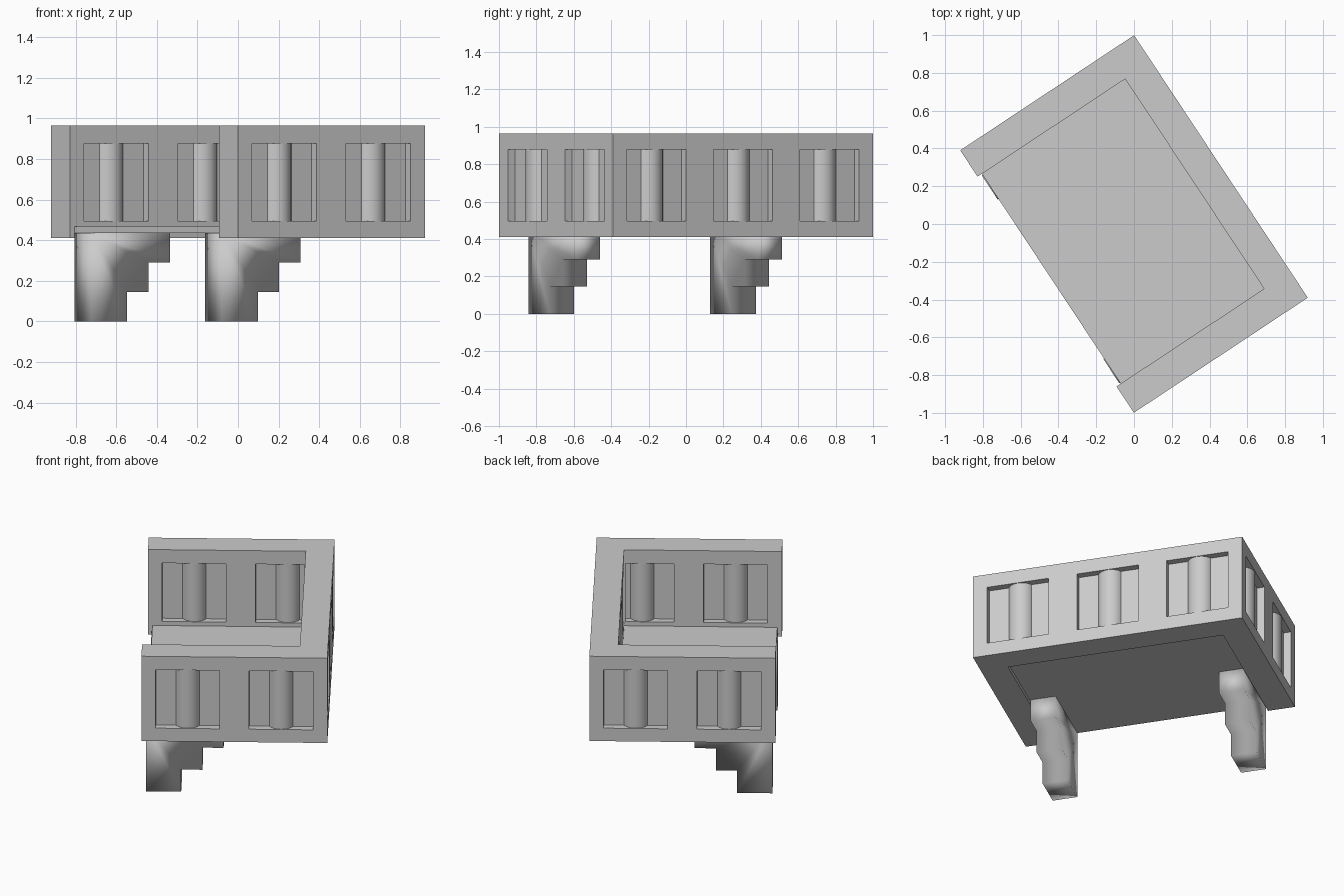
import bpy, bmesh, math
from mathutils import Matrix

if "Cube" in bpy.data.objects:
    bpy.data.objects.remove(bpy.data.objects["Cube"])

ANGLE = math.atan2(-0.834, 0.552)       # the whole balcony is turned about z
HL, HW, T = 0.833, 0.552, 0.167         # half length, half width, wall thickness
Z0, Z1 = 0.41, 0.965                    # parapet bottom and top
P0, P1 = 0.495, 0.877                   # panel bottom and top
PANEL, DEPTH, STEP = 0.19, 0.045, 0.555 # panel half width, depth, spacing


def finish(name, bm):
    bmesh.ops.recalc_face_normals(bm, faces=bm.faces[:])
    me = bpy.data.meshes.new(name)
    bm.to_mesh(me)
    bm.free()
    ob = bpy.data.objects.new(name, me)
    ob.rotation_euler.z = ANGLE
    bpy.context.collection.objects.link(ob)
    return ob


def add_box(bm, x0, x1, y0, y1, z0, z1):
    m = (Matrix.Translation(((x0 + x1) / 2, (y0 + y1) / 2, (z0 + z1) / 2))
         @ Matrix.Diagonal((x1 - x0, y1 - y0, z1 - z0, 1)))
    bmesh.ops.create_cube(bm, size=1, matrix=m)


def extrude(bm, points, vec):
    face = bm.faces.new([bm.verts.new(p) for p in points])
    new = bmesh.ops.extrude_face_region(bm, geom=[face])["geom"]
    bmesh.ops.translate(bm, vec=vec,
                        verts=[v for v in new if isinstance(v, bmesh.types.BMVert)])


def activate(ob):
    bpy.ops.object.select_all(action='DESELECT')
    ob.select_set(True)
    bpy.context.view_layer.objects.active = ob


# parapet: U-shaped plan, open on the building side
bm = bmesh.new()
plan = [(-HL, -HW), (-HL, HW), (HL, HW), (HL, -HW),
        (HL - T, -HW), (HL - T, HW - T), (T - HL, HW - T), (T - HL, -HW)]
extrude(bm, [(x, y, Z0) for x, y in plan], (0, 0, Z1 - Z0))
parapet = finish("parapet", bm)

# recessed panels on both faces of every wall, with their column positions
cut = bmesh.new()
columns = []
E = 0.02
for i in (-1, 0, 1):
    c = i * STEP
    add_box(cut, c - PANEL, c + PANEL, HW - DEPTH, HW + E, P0, P1)
    lim = HL - T - 0.008
    add_box(cut, max(c - PANEL, -lim), min(c + PANEL, lim),
            HW - T - E, HW - T + DEPTH, P0, P1)
    columns.append((c, HW - T / 2))
for s in (-1, 1):
    for c in (-STEP / 2, STEP / 2):
        a, b = sorted((s * (HL - DEPTH), s * (HL + E)))
        add_box(cut, a, b, c - PANEL, c + PANEL, P0, P1)
        a, b = sorted((s * (HL - T - E), s * (HL - T + DEPTH)))
        add_box(cut, a, b, c - PANEL, min(c + PANEL, HW - T - 0.008), P0, P1)
        columns.append((s * (HL - T / 2), c))
cutter = finish("panel_cutter", cut)
cutter.hide_render = True
mod = parapet.modifiers.new("panels", 'BOOLEAN')
mod.operation, mod.object, mod.solver = 'DIFFERENCE', cutter, 'EXACT'
mod.use_self = True
activate(parapet)
bpy.ops.object.modifier_apply(modifier=mod.name)
bpy.data.objects.remove(cutter)

# round columns standing in the panels
bm = bmesh.new()
for x, y in columns:
    bmesh.ops.create_cone(bm, cap_ends=True, segments=32, radius1=0.08, radius2=0.08,
                          depth=P1 - P0 + 0.01,
                          matrix=Matrix.Translation((x, y, (P0 + P1) / 2)))
cols = finish("columns", bm)
activate(cols)
bpy.ops.object.shade_smooth_by_angle()

# floor slab
bm = bmesh.new()
add_box(bm, T - HL - 0.01, HL - T + 0.01, -0.525, HW - T + 0.01, 0.435, 0.468)
finish("floor", bm)

# stepped support brackets, softly shaded
BACK, H = -0.53, 0.145
for side, cx in (("left", -0.583), ("right", 0.583)):
    bm = bmesh.new()
    prof = [(BACK, 0)]
    for i in range(3):
        y = BACK + 0.21 + 0.126 * i
        prof += [(y, H * i), (y, H * (i + 1))]
    prof.append((BACK, 3 * H))
    extrude(bm, [(cx - 0.077, y, z) for y, z in prof], (0.154, 0, 0))
    br = finish(side + "_bracket", bm)
    activate(br)
    bpy.ops.object.shade_smooth()
